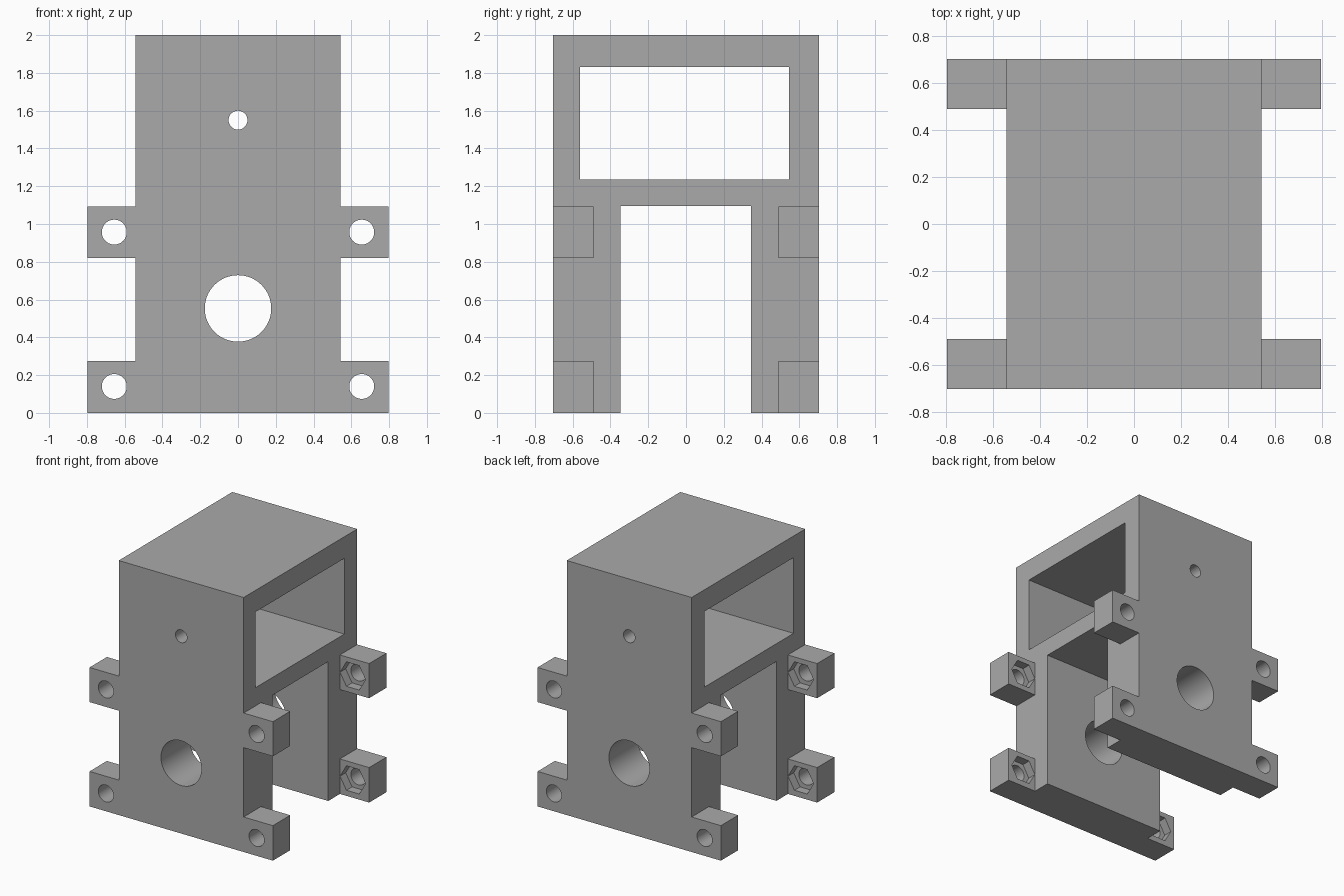
import bpy, bmesh
from math import pi
from mathutils import Matrix, Vector

old = bpy.data.objects.get("Cube")
if old:
    bpy.data.objects.remove(old, do_unlink=True)

HALF_W, HALF_D, TAB_X, TAB_Y = 0.543, 0.705, 0.797, 0.49
HOLE_X, HOLE_ZS = 0.655, (0.14, 0.957)

grey = bpy.data.materials.new("plain grey")
grey.use_nodes = True
colour = (0.4, 0.4, 0.4, 1)
grey.diffuse_color = colour
grey.node_tree.nodes["Principled BSDF"].inputs["Base Color"].default_value = colour


def add_object(name, bm):
    bmesh.ops.recalc_face_normals(bm, faces=bm.faces)
    mesh = bpy.data.meshes.new(name)
    bm.to_mesh(mesh)
    bm.free()
    obj = bpy.data.objects.new(name, mesh)
    bpy.context.collection.objects.link(obj)
    mesh.materials.append(grey)
    return obj


def box(name, x0, x1, y0, y1, z0, z1):
    bm = bmesh.new()
    size = Matrix.Diagonal((x1 - x0, y1 - y0, z1 - z0, 1))
    centre = Vector((x0 + x1, y0 + y1, z0 + z1)) / 2
    bmesh.ops.create_cube(bm, size=1, matrix=Matrix.Translation(centre) @ size)
    return add_object(name, bm)


def bore(name, x, z, radius, y0, y1, sides=48):
    """Prism along y, with a corner pointing along x."""
    bm = bmesh.new()
    place = Matrix.Translation((x, (y0 + y1) / 2, z)) @ Matrix.Rotation(pi / 2, 4, "X")
    turn = Matrix.Rotation(pi / 2, 4, "Z")
    bmesh.ops.create_cone(bm, cap_ends=True, segments=sides, radius1=radius,
                          radius2=radius, depth=y1 - y0, matrix=place @ turn)
    return add_object(name, bm)


# Housing silhouette with its mounting tabs, extruded front to back
right = [(TAB_X, 0), (TAB_X, 0.275), (HALF_W, 0.275), (HALF_W, 0.82),
         (TAB_X, 0.82), (TAB_X, 1.092), (HALF_W, 1.092), (HALF_W, 2)]
outline = right + [(-x, z) for x, z in reversed(right)]
bm = bmesh.new()
face = bm.faces.new([bm.verts.new((x, -HALF_D, z)) for x, z in outline])
extruded = bmesh.ops.extrude_face_region(bm, geom=[face])["geom"]
bmesh.ops.translate(bm, vec=(0, 2 * HALF_D, 0),
                    verts=[v for v in extruded if isinstance(v, bmesh.types.BMVert)])
housing = add_object("housing", bm)

# Side window, leg slot and the front-to-back bores
cutters = [
    box("window_cutter", -1, 1, -0.56, 0.545, 1.235, 1.83),
    box("slot_cutter", -1, 1, -0.347, 0.345, -0.5, 1.095),
    bore("large_bore_cutter", 0, 0.553, 0.176, -1, 1, 64),
    bore("small_bore_cutter", 0, 1.55, 0.05, -1, 1),
]

# Gaps between front and back tabs, screw holes and hexagonal nut pockets
for side in (-1, 1):
    x0, x1 = sorted((side * HALF_W, side))
    cutters.append(box("tab_gap_cutter", x0, x1, -TAB_Y, TAB_Y, -0.5, 1.15))
    for z in HOLE_ZS:
        cutters.append(bore("screw_hole_cutter", side * HOLE_X, z, 0.066, -1, 1))
        cutters.append(bore("nut_pocket_cutter", side * HOLE_X, z, 0.111,
                            -TAB_Y - 0.07, TAB_Y + 0.07, 6))

for cutter in cutters:
    cutter.hide_render = True
    cut = housing.modifiers.new(cutter.name, "BOOLEAN")
    cut.operation = "DIFFERENCE"
    cut.solver = "EXACT"
    cut.object = cutter

# Bake the cuts, then drop the cutters
bpy.context.view_layer.objects.active = housing
housing.select_set(True)
for name in [m.name for m in housing.modifiers]:
    bpy.ops.object.modifier_apply(modifier=name)
for cutter in cutters:
    bpy.data.objects.remove(cutter, do_unlink=True)
bpy.ops.object.shade_smooth_by_angle(angle=pi / 6)
